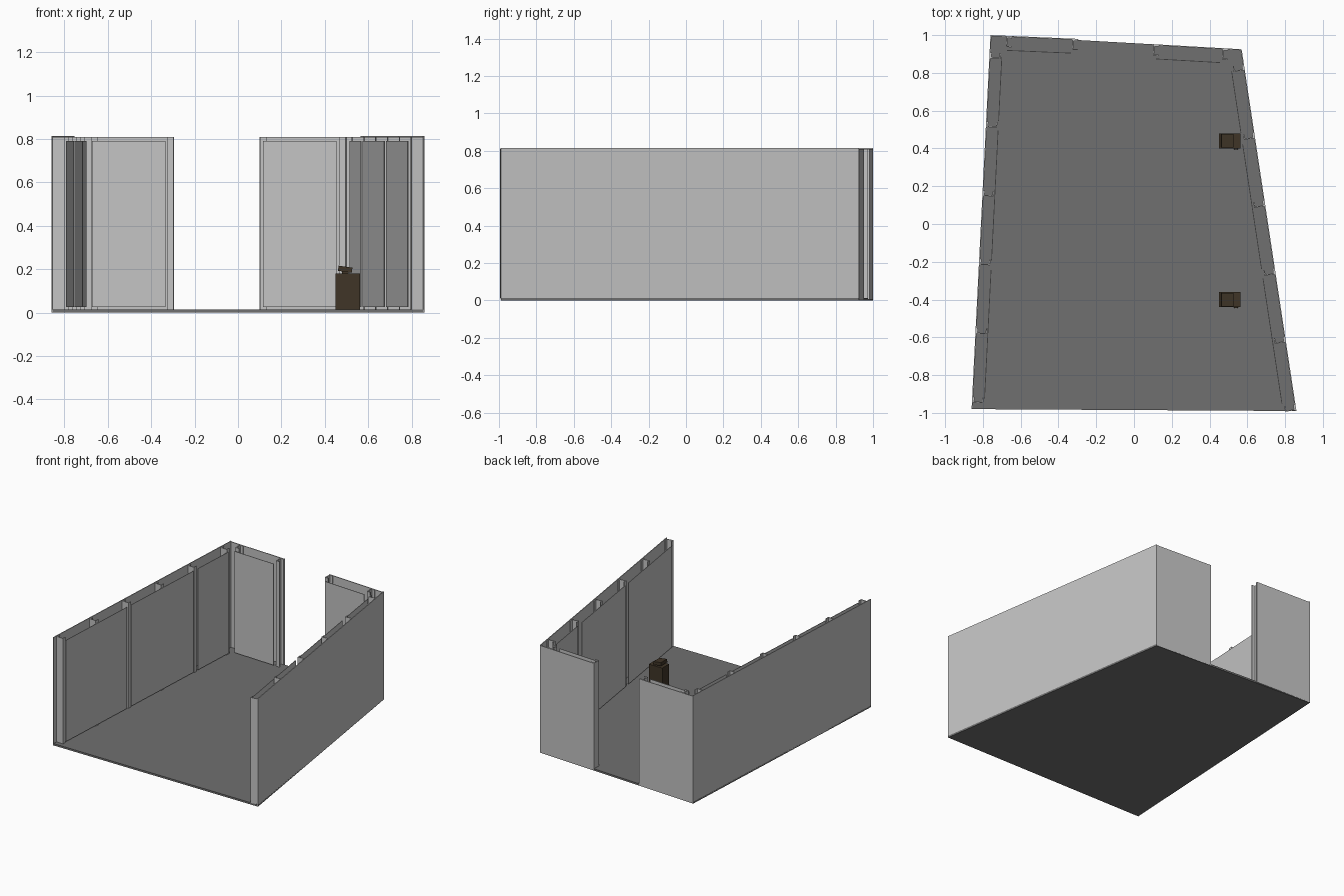
import bpy, bmesh, math
from mathutils import Vector, Matrix

if "Cube" in bpy.data.objects:
    bpy.data.objects.remove(bpy.data.objects["Cube"])


def material(name, rgb):
    m = bpy.data.materials.new(name)
    m.diffuse_color = (*rgb, 1)
    m.use_nodes = True
    m.node_tree.nodes["Principled BSDF"].inputs["Base Color"].default_value = m.diffuse_color
    return m


WALL = material("light grey wall", (0.55, 0.55, 0.55))
FLOOR = material("dark grey floor", (0.16, 0.16, 0.16))
BROWN = material("dark brown", (0.05, 0.035, 0.02))


def finish(name, bm, mat):
    bmesh.ops.recalc_face_normals(bm, faces=bm.faces)
    me = bpy.data.meshes.new(name)
    bm.to_mesh(me)
    bm.free()
    me.materials.append(mat)
    ob = bpy.data.objects.new(name, me)
    bpy.context.collection.objects.link(ob)
    return ob


def prism(name, pts, z0, z1, mat):
    bm = bmesh.new()
    f = bm.faces.new([bm.verts.new((x, y, z0)) for x, y in pts])
    r = bmesh.ops.extrude_face_region(bm, geom=[f])
    bmesh.ops.translate(bm, vec=(0, 0, z1 - z0),
                        verts=[v for v in r["geom"] if isinstance(v, bmesh.types.BMVert)])
    return finish(name, bm, mat)


def box(name, lo, hi, mat, tilt=0):
    lo, hi = Vector(lo), Vector(hi)
    bm = bmesh.new()
    bmesh.ops.create_cube(bm, size=1, matrix=Matrix.Translation((lo + hi) / 2)
                          @ Matrix.Rotation(tilt, 4, 'Y')
                          @ Matrix.Diagonal((*(hi - lo), 1)))
    return finish(name, bm, mat)


# Floor slab with tapering plan
prism("floor", [(-0.86, -0.98), (0.86, -0.99), (0.57, 0.925), (-0.76, 1.0)], 0, 0.014, FLOOR)


def wall(name, a, b, side, top, studs, panels, panel_depth):
    """Outer sheet, C-shaped studs and inner panels along the line a-b.
    side = 1 puts the inside on the right hand of a->b."""
    a, b = Vector(a), Vector(b)
    u = (b - a).normalized()
    n = Vector((u.y, -u.x)) * side
    length = (b - a).length

    def part(label, outline, z0, z1):
        pts = [a + u * s + n * d for s, d in outline]
        prism(f"{name}_{label}", pts, z0, z1, WALL)

    part("outer_sheet", [(0, 0), (length, 0), (length, 0.006), (0, 0.006)], 0.004, top)
    t, w, d0, d1 = 0.006, 0.03, 0.006, 0.06
    for i, s in enumerate(studs):
        part(f"stud_{i}", [(s, d0), (s + w, d0), (s + w, d0 + t), (s + t, d0 + t),
                           (s + t, d1 - t), (s + w, d1 - t), (s + w, d1), (s, d1)],
             0.014, 0.81)
    for i, (s0, s1) in enumerate(panels):
        p = panel_depth
        part(f"panel_{i}", [(s0, p), (s1, p), (s1, p + 0.004), (s0, p + 0.004)], 0.025, 0.79)


# Side walls: two wide panels and one narrow panel each
wall("left_wall", (-0.86, -0.98), (-0.76, 1.0), 1, 0.815,
     [0.035 + 0.365 * i for i in range(6)],
     [(0.06, 0.74), (0.79, 1.48), (1.53, 1.87)], 0.064)
wall("right_wall", (0.86, -0.99), (0.57, 0.925), -1, 0.815,
     [0.005 + 0.364 * i for i in range(6)],
     [(0.05, 0.72), (0.77, 1.44), (1.50, 1.83)], 0.068)

# Back wall in two pieces with a doorway between
wall("back_left_wall", (-0.76, 1.0), (-0.295, 0.98), 1, 0.81,
     [0.085, 0.435], [(0.09, 0.43)], 0.075)
wall("back_right_wall", (0.10, 0.952), (0.57, 0.925), 1, 0.81,
     [0.004, 0.37], [(0.02, 0.36)], 0.075)

# Two small brown cabinets, each with a tilted top unit and a round knob
for i, y in enumerate((-0.40, 0.44)):
    box(f"cabinet_{i}", (0.45, y - 0.04, 0.014), (0.563, y + 0.04, 0.18), BROWN)
    box(f"cabinet_neck_{i}", (0.48, y - 0.02, 0.178), (0.51, y + 0.02, 0.195), BROWN)
    box(f"cabinet_top_unit_{i}", (0.462, y - 0.036, 0.188), (0.526, y + 0.036, 0.212),
        BROWN, math.radians(8))
    bm = bmesh.new()
    bmesh.ops.create_cone(bm, cap_ends=True, segments=12, radius1=0.011, radius2=0.011, depth=0.006,
                          matrix=Matrix.Translation((0.54, y - 0.042, 0.036))
                          @ Matrix.Rotation(math.pi / 2, 4, 'X'))
    finish(f"cabinet_knob_{i}", bm, BROWN)
